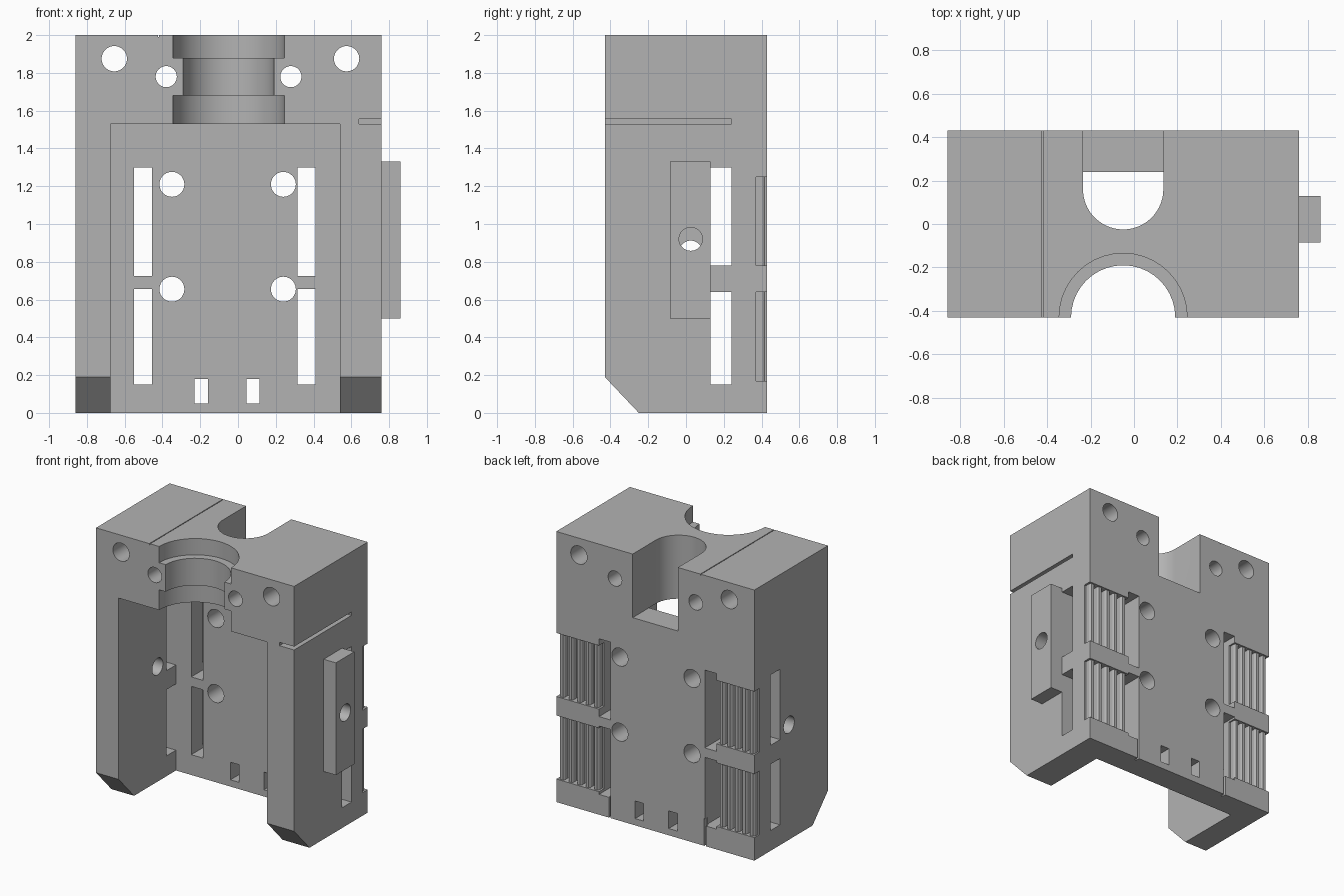
import bpy, bmesh, math

cube = bpy.data.objects.get("Cube")
if cube:
    bpy.data.objects.remove(cube, do_unlink=True)

grey = bpy.data.materials.new("plain grey")
grey.use_nodes = True
colour = (0.45, 0.45, 0.45, 1)
grey.diffuse_color = colour
grey.node_tree.nodes["Principled BSDF"].inputs["Base Color"].default_value = colour


def prism(name, points, axis, lo, hi):
    """Extrude an outline along an axis; points hold the other two coordinates in order."""
    bm = bmesh.new()

    def place(p, t):
        c = list(p)
        c.insert("xyz".index(axis), t)
        return c
    face = bm.faces.new([bm.verts.new(place(p, lo)) for p in points])
    moved = bmesh.ops.extrude_face_region(bm, geom=[face])["geom"]
    shift = place((0, 0), hi - lo)
    bmesh.ops.translate(bm, vec=shift, verts=[v for v in moved if isinstance(v, bmesh.types.BMVert)])
    bmesh.ops.recalc_face_normals(bm, faces=bm.faces)
    mesh = bpy.data.meshes.new(name)
    bm.to_mesh(mesh)
    bm.free()
    mesh.materials.append(grey)
    ob = bpy.data.objects.new(name, mesh)
    bpy.context.collection.objects.link(ob)
    return ob


def box(name, x0, x1, y0, y1, z0, z1):
    return prism(name, [(x0, y0), (x1, y0), (x1, y1), (x0, y1)], "z", z0, z1)


def arc(cx, cy, r, start=0, sweep=360, n=40):
    count = n if sweep == 360 else n + 1
    return [(cx + r * math.cos(math.radians(start + sweep * i / n)),
             cy + r * math.sin(math.radians(start + sweep * i / n))) for i in range(count)]


def cut(target, cutter):
    cutter.hide_render = True
    mod = target.modifiers.new("cut", "BOOLEAN")
    mod.operation, mod.solver, mod.object = "DIFFERENCE", "EXACT", cutter
    bpy.context.view_layer.objects.active = target
    bpy.ops.object.modifier_apply(modifier=mod.name)
    bpy.data.objects.remove(cutter, do_unlink=True)


def smooth(ob):
    bpy.ops.object.select_all(action="DESELECT")
    ob.select_set(True)
    bpy.context.view_layer.objects.active = ob
    bpy.ops.object.shade_smooth_by_angle(angle=math.radians(30))


# Main block with chamfered front feet
body = prism("carriage_body", [(-.43, .19), (-.25, 0), (.43, 0), (.43, 2), (-.43, 2)], "x", -.86, .76)

# Open bay between the two legs
cut(body, box("bay", -.675, .54, -.6, .24, -.1, 1.53))

# Stepped front bore and rounded rear notch in the head
cut(body, prism("bore", arc(-.05, -.43, .24), "z", 1.4, 2.1))
for z0, z1 in ((1.4, 1.68), (1.88, 2.1)):
    cut(body, prism("collar", arc(-.05, -.43, .295), "z", z0, z1))
cut(body, prism("notch", [(.135, .6), (-.235, .6)] + arc(-.05, .16, .185, 180, 180), "z", 1.53, 2.1))

# Bolt holes from front to back
holes = [(-.655, 1.875, .067), (.575, 1.875, .067), (-.38, 1.78, .056), (.28, 1.78, .056)]
holes += [(x, z, .066) for x in (-.35, .24) for z in (.655, 1.21)]
for x, z, r in holes:
    cut(body, prism("hole", arc(x, z, r), "y", -.6, .6))

# Tie slots near the bottom
for x in (-.23, .045):
    cut(body, box("tie_slot", x, x + .07, .1, .6, .05, .18))

# Belt slots through the back plate and the side walls
for z0, z1 in ((.15, .655), (.725, 1.3)):
    for x in (-.55, .315):
        cut(body, box("belt_slot", x, x + .095, .2, .6, z0, z1))
for z0, z1 in ((.15, .64), (.78, 1.3)):
    cut(body, box("side_slot", -1, 1, .13, .24, z0, z1))

# Rear belt recesses, open to the sides
levels = ((.17, .64), (.78, 1.25))
for z0, z1 in levels:
    cut(body, box("recess", -1, -.5, .37, .6, z0, z1))
    cut(body, box("recess", .36, 1, .37, .6, z0, z1))

# Thin grooves under the slots, on the top and on the right flank
for x in (-.465, .315):
    cut(body, box("groove", x, x + .015, .4, .6, -.1, .2))
cut(body, box("top_groove", -.424, -.418, -.6, .6, 1.99, 2.1))
cut(body, box("flank_slit", .64, 1, -.6, .24, 1.53, 1.555))

# Cross holes through the legs
cut(body, prism("cross_hole", arc(.025, .85, .062), "x", -1, -.5))
cut(body, prism("cross_hole", arc(.025, .92, .062), "x", .4, 1))
smooth(body)

# Side tab
tab = box("side_tab", .76, .86, -.085, .13, .5, 1.33)
cut(tab, prism("tab_hole", arc(.025, .92, .062), "x", .7, 1))
smooth(tab)

# Belt teeth in the recesses
for side, start, end in (("right", -.55, -.86), ("left", .41, .76)):
    for row, (z0, z1) in zip(("lower", "upper"), levels):
        for i in range(5):
            x = start + (end - start) * (i + .5) / 5
            tooth = [(x - .02, .365), (x + .02, .365), (x + .02, .405),
                     (x + .011, .418), (x - .011, .418), (x - .02, .405)]
            prism(f"{side}_{row}_belt_tooth_{i + 1}", tooth, "z", z0, z1)
